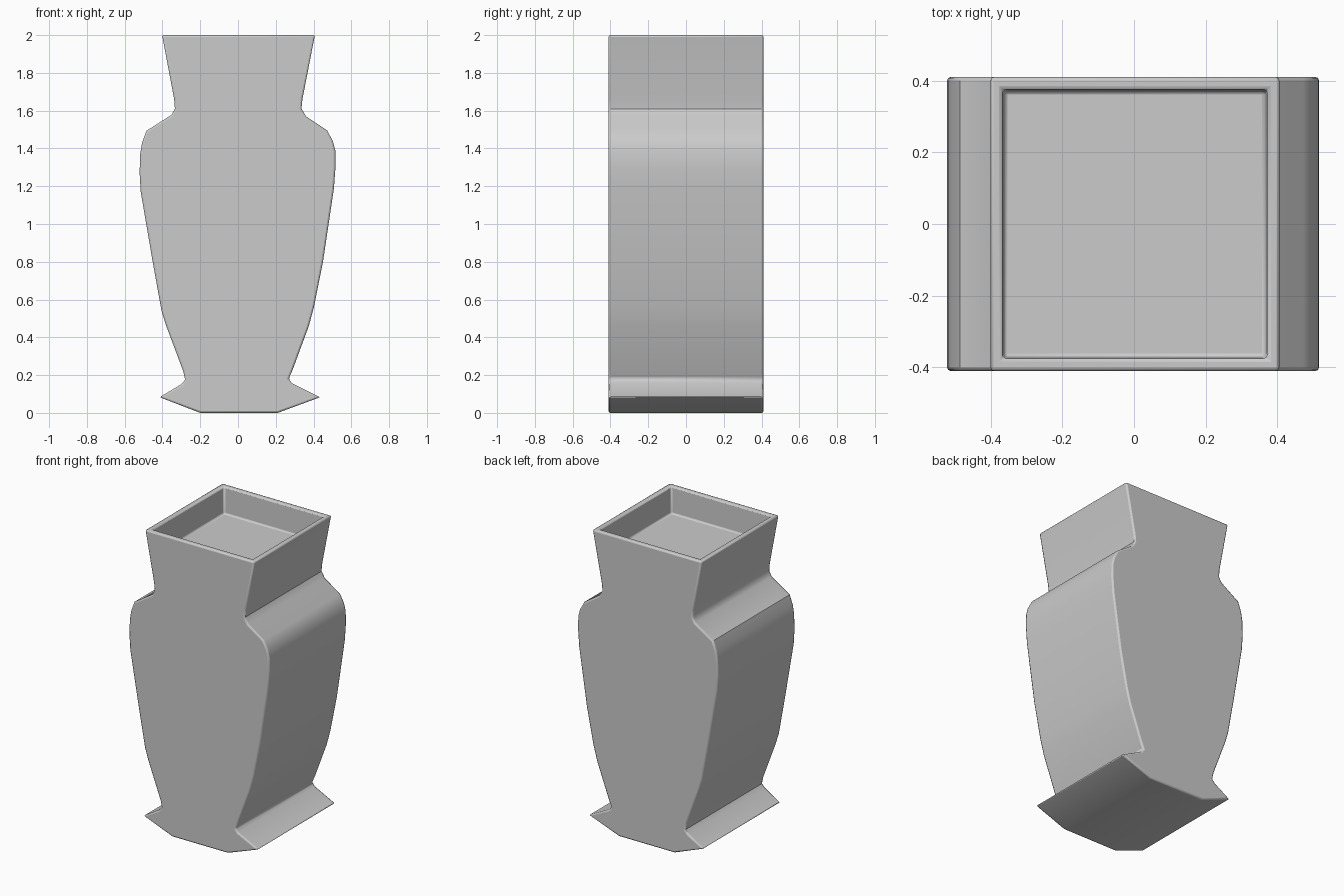
import bpy, bmesh, math

if "Cube" in bpy.data.objects:
    bpy.data.objects.remove(bpy.data.objects["Cube"])

# Silhouette: right side bottom to top, then left side top to bottom (x, z)
right = [(0.21, 0), (0.435, 0.083), (0.285, 0.158), (0.268, 0.18), (0.29, 0.23),
         (0.375, 0.46), (0.402, 0.56), (0.45, 0.80), (0.508, 1.19), (0.516, 1.30),
         (0.515, 1.39), (0.502, 1.44), (0.472, 1.495), (0.36, 1.57),
         (0.336, 1.61), (0.341, 1.66), (0.407, 2.0)]
left = [(-0.402, 2.0), (-0.338, 1.66), (-0.334, 1.61), (-0.352, 1.578),
        (-0.485, 1.493), (-0.508, 1.43), (-0.518, 1.37), (-0.521, 1.27),
        (-0.515, 1.17), (-0.45, 0.79), (-0.405, 0.54), (-0.38, 0.46),
        (-0.29, 0.22), (-0.28, 0.175), (-0.30, 0.152), (-0.415, 0.083), (-0.20, 0)]
HALF = 0.41

# Extrude the silhouette front to back
bm = bmesh.new()
outline = bm.faces.new([bm.verts.new((x, -HALF, z)) for x, z in right + left])
ext = bmesh.ops.extrude_face_region(bm, geom=[outline])
bmesh.ops.translate(bm, vec=(0, 2 * HALF, 0),
                    verts=[g for g in ext["geom"] if isinstance(g, bmesh.types.BMVert)])
bmesh.ops.recalc_face_normals(bm, faces=bm.faces)

# Square opening: rim, then sunken floor
top = max(bm.faces, key=lambda f: f.calc_center_median().z)
bmesh.ops.inset_individual(bm, faces=[top], thickness=0.05)
bmesh.ops.inset_individual(bm, faces=[top], thickness=0.006, depth=-0.18)

mesh = bpy.data.meshes.new("vase")
bm.to_mesh(mesh)
bm.free()
vase = bpy.data.objects.new("vase", mesh)
bpy.context.collection.objects.link(vase)

# Soft edges
bevel = vase.modifiers.new("soft_edges", "BEVEL")
bevel.width = 0.01
bevel.segments = 2
bevel.limit_method = "ANGLE"
bevel.angle_limit = math.radians(60)

bpy.context.view_layer.objects.active = vase
vase.select_set(True)
bpy.ops.object.shade_smooth_by_angle(angle=math.radians(35))
